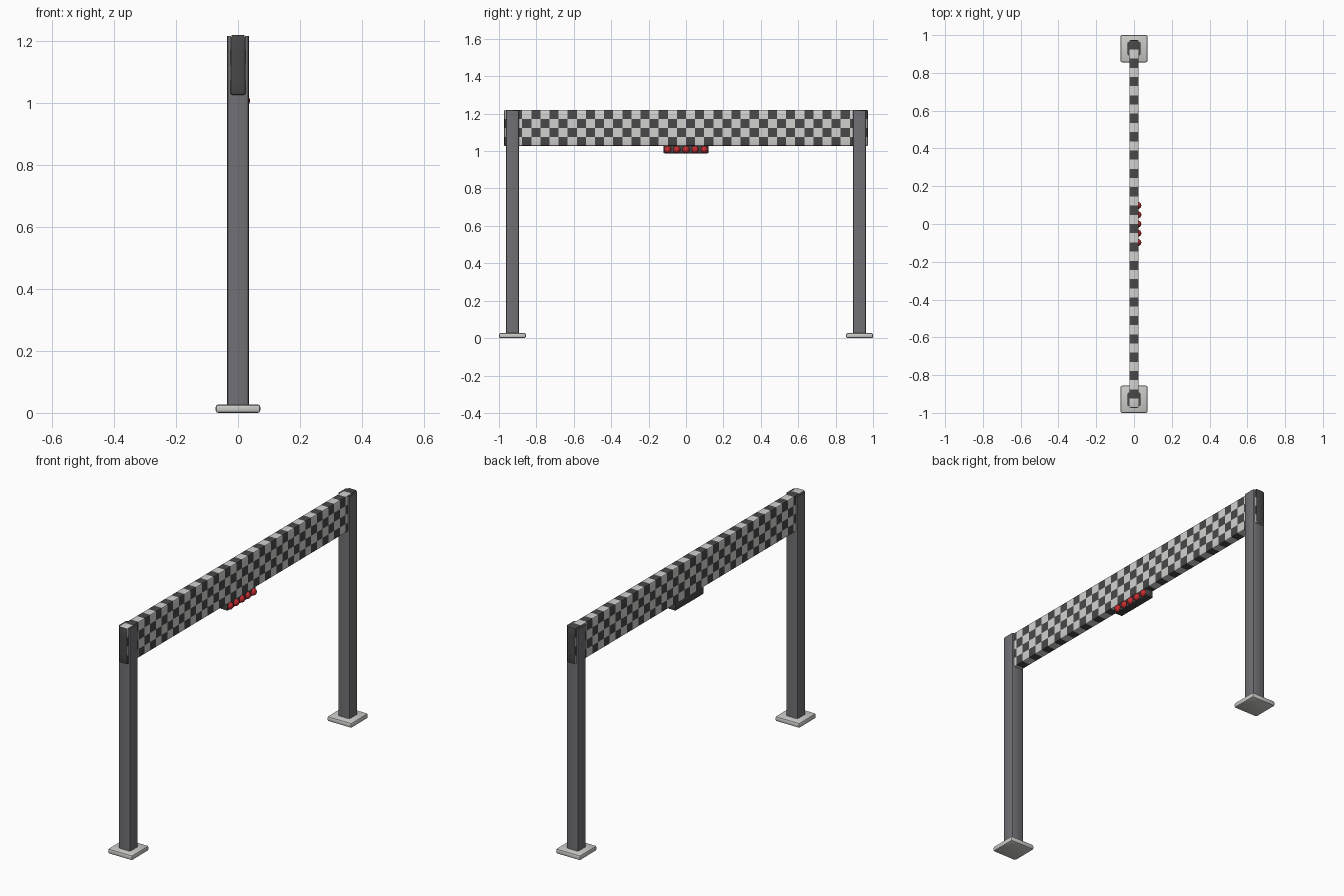
import bpy
import bmesh
import math
from mathutils import Vector

cube = bpy.data.objects.get("Cube")
if cube:
    bpy.data.objects.remove(cube, do_unlink=True)


def material(name, r, g, b):
    m = bpy.data.materials.new(name)
    m.use_nodes = True
    m.diffuse_color = (r, g, b, 1)
    m.node_tree.nodes["Principled BSDF"].inputs["Base Color"].default_value = (r, g, b, 1)
    return m


LIGHT = material("light_check", 0.64, 0.64, 0.63)
DARK = material("dark_check", 0.065, 0.065, 0.067)
STEEL = material("post_grey", 0.165, 0.165, 0.18)
STONE = material("foot_grey", 0.6, 0.6, 0.58)
RED = material("lamp_red", 0.55, 0.025, 0.03)


def finish(name, bm, mats):
    me = bpy.data.meshes.new(name)
    bm.to_mesh(me)
    bm.free()
    ob = bpy.data.objects.new(name, me)
    bpy.context.collection.objects.link(ob)
    for m in mats:
        me.materials.append(m)
    bpy.ops.object.select_all(action='DESELECT')
    ob.select_set(True)
    bpy.context.view_layer.objects.active = ob
    bpy.ops.object.shade_smooth_by_angle(angle=math.radians(35))
    return ob


def box(lo, hi, bevel, pick=lambda e: True, segments=2):
    """Box between two corners, with the picked edges rounded."""
    bm = bmesh.new()
    bmesh.ops.create_cube(bm, size=1)
    lo, hi = Vector(lo), Vector(hi)
    for v in bm.verts:
        v.co = (lo + hi) / 2 + v.co * (hi - lo)
    edges = [e for e in bm.edges if pick(e)]
    bmesh.ops.bevel(bm, geom=edges, offset=bevel, segments=segments,
                    profile=0.5, affect='EDGES')
    return bm


def upright(e):
    return abs(e.verts[0].co.z - e.verts[1].co.z) > 0.1


# Posts and foot plates
for side, word in ((-1, "front"), (1, "back")):
    y = side * 0.928
    bm = box((-0.035, y - 0.035, 0.02), (0.035, y + 0.035, 1.217), 0.008, upright)
    for f in bm.faces:
        f.material_index = int(f.normal.z > 0.9)
    finish(word + "_post", bm, [STEEL, DARK])
    finish(word + "_foot", box((-0.072, y - 0.072, 0), (0.072, y + 0.072, 0.027), 0.008),
           [STONE])

# Chequered banner: rounded beam cut into a grid of cells
HALF, BOTTOM, TOP = 0.973, 1.027, 1.22
COLS, ROWS = 40, 4
cw, rh = 2 * HALF / COLS, (TOP - BOTTOM) / ROWS
bm = box((-0.025, -HALF, BOTTOM), (0.025, HALF, TOP), 0.006)


def cut(point, normal):
    bmesh.ops.bisect_plane(bm, geom=bm.verts[:] + bm.edges[:] + bm.faces[:],
                           plane_co=point, plane_no=normal)


for i in range(1, COLS):
    cut((0, -HALF + i * cw, 0), (0, 1, 0))
for j in range(1, ROWS):
    cut((0, 0, BOTTOM + j * rh), (0, 0, 1))
bm.normal_update()
for f in bm.faces:
    c = f.calc_center_median()
    col = int((c.y + HALF) / cw)
    row = int((TOP - c.z) / rh)
    end_cap = abs(f.normal.y) > 0.9
    f.material_index = 1 if end_cap else (min(col, COLS - 1) + min(row, ROWS - 1)) % 2
finish("banner", bm, [LIGHT, DARK])

# Signal lamp housing and lamps
finish("lamp_housing", box((-0.022, -0.12, 0.988), (0.022, 0.12, 1.03), 0.005), [DARK])
bm = bmesh.new()
for k in range(-2, 3):
    ball = bmesh.ops.create_uvsphere(bm, u_segments=20, v_segments=12, radius=0.019)
    bmesh.ops.translate(bm, verts=ball["verts"], vec=(0.02, k * 0.049, 1.008))
finish("signal_lamps", bm, [RED])
